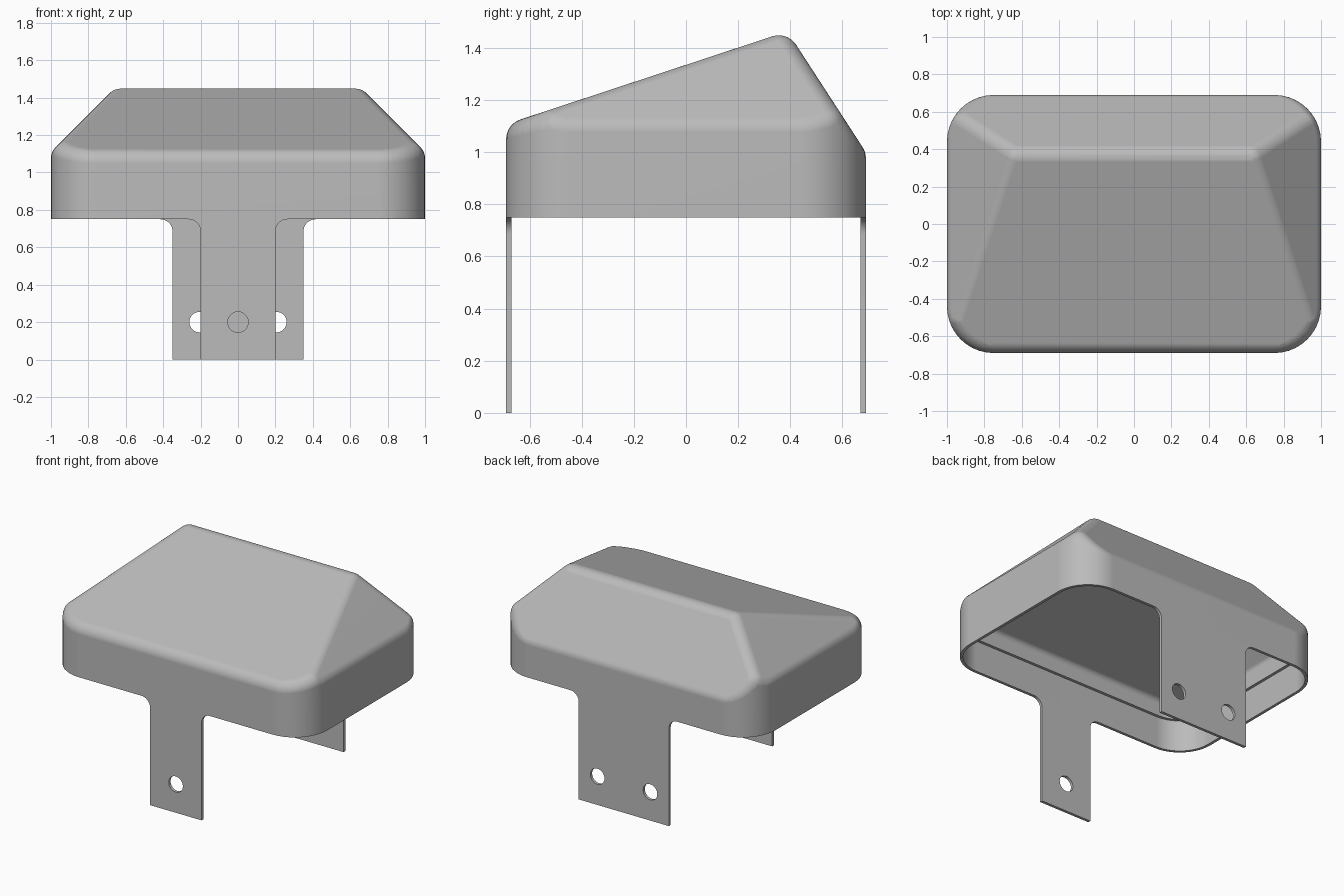
import bpy, bmesh, math
from mathutils import Vector

cube = bpy.data.objects.get("Cube")
if cube:
    bpy.data.objects.remove(cube, do_unlink=True)

HALF_X, HALF_Y, CORNER = 1.0, 0.69, 0.25
RIM, LEDGE, WALL, ROUND = 0.75, 0.97, 0.02, 0.08
STEPS = 10  # segments per quarter turn

metal = bpy.data.materials.new("light grey")
metal.use_nodes = True
GREY = (0.5, 0.5, 0.5, 1)
metal.diffuse_color = GREY
metal.node_tree.nodes["Principled BSDF"].inputs["Base Color"].default_value = GREY


def add_object(name, bm):
    mesh = bpy.data.meshes.new(name)
    bm.to_mesh(mesh)
    bm.free()
    obj = bpy.data.objects.new(name, mesh)
    bpy.context.collection.objects.link(obj)
    obj.data.materials.append(metal)
    return obj


def activate(obj):
    bpy.ops.object.select_all(action='DESELECT')
    obj.select_set(True)
    bpy.context.view_layer.objects.active = obj


def cut(bm, point, normal):
    """Slice off everything on the normal side and cap the opening."""
    geom = bm.verts[:] + bm.edges[:] + bm.faces[:]
    res = bmesh.ops.bisect_plane(bm, geom=geom, dist=1e-5, plane_co=point,
                                 plane_no=normal, clear_outer=True)
    edges = [e for e in res["geom_cut"] if isinstance(e, bmesh.types.BMEdge)]
    bmesh.ops.edgeloop_fill(bm, edges=edges)
    bmesh.ops.recalc_face_normals(bm, faces=bm.faces[:])


def core_points():
    """Corners of the hood shrunk by the rounding radius."""
    bm = bmesh.new()
    rad = CORNER - ROUND
    ring = []
    for q, (sx, sy) in enumerate([(1, 1), (-1, 1), (-1, -1), (1, -1)]):
        for i in range(STEPS + 1):
            a = (q + i / STEPS) * math.pi / 2
            ring.append(bm.verts.new((sx * (HALF_X - CORNER) + rad * math.cos(a),
                                      sy * (HALF_Y - CORNER) + rad * math.sin(a), 0.4)))
    face = bm.faces.new(ring)
    top = bmesh.ops.extrude_face_region(bm, geom=[face])["geom"]
    bmesh.ops.translate(bm, vec=(0, 0, 1.6),
                        verts=[v for v in top if isinstance(v, bmesh.types.BMVert)])
    bmesh.ops.recalc_face_normals(bm, faces=bm.faces[:])
    # Roof planes: front slope, back slope, two sides
    for point, normal in [((0, 0, 1.335), (0, -0.33, 1)),
                          ((0, HALF_Y, 1.0), (0, 1.54, 1)),
                          ((HALF_X, 0, 1.11), (1, 0, 1)),
                          ((-HALF_X, 0, 1.11), (-1, 0, 1))]:
        n = Vector(normal).normalized()
        cut(bm, Vector(point) - n * ROUND, n)
    points = [v.co.copy() for v in bm.verts]
    bm.free()
    return points


def rounded_solid(name, points, radius, bottom, top=None):
    """Hull of balls placed on the core points, trimmed flat."""
    bm = bmesh.new()
    step = math.pi / 2 / STEPS
    for p in points:
        for lat in range(STEPS if p.z > 0.5 else 1):
            for lon in range(4 * STEPS):
                a, b = lon * step, lat * step
                bm.verts.new(p + radius * Vector((math.cos(a) * math.cos(b),
                                                  math.sin(a) * math.cos(b), math.sin(b))))
        bm.verts.new(p + Vector((0, 0, radius if p.z > 0.5 else 0)))
    bmesh.ops.convex_hull(bm, input=bm.verts[:])
    bmesh.ops.delete(bm, geom=[v for v in bm.verts if not v.link_faces], context='VERTS')
    bmesh.ops.dissolve_limit(bm, angle_limit=math.radians(0.5),
                             verts=bm.verts[:], edges=bm.edges[:])
    cut(bm, (0, 0, bottom), (0, 0, -1))
    if top:
        cut(bm, (0, 0, top), (0, 0, 1))
    return add_object(name, bm)


# Hood: rounded shell, hollowed, with a small ledge inside under the roof
core = core_points()
hood = rounded_solid("hood", core, ROUND, RIM)
for cutter in (rounded_solid("lower_hollow", core, ROUND - WALL, RIM - 0.1, LEDGE),
               rounded_solid("upper_hollow", core, ROUND - 2 * WALL, RIM - 0.2)):
    mod = hood.modifiers.new("hollow", 'BOOLEAN')
    mod.operation, mod.solver, mod.object = 'DIFFERENCE', 'EXACT', cutter
    activate(hood)
    bpy.ops.object.modifier_apply(modifier=mod.name)
    bpy.data.objects.remove(cutter, do_unlink=True)
activate(hood)
bpy.ops.object.shade_smooth_by_angle(angle=math.radians(30))
hood.modifiers.new("even_shading", 'WEIGHTED_NORMAL').keep_sharp = True


def arc(cx, cz, radius, start, end, count):
    return [(cx + radius * math.cos(start + (end - start) * i / count),
             cz + radius * math.sin(start + (end - start) * i / count))
            for i in range(count + 1)]


def leg(name, half, holes, y):
    """Flat sheet leg with flared top fillets and round bolt holes."""
    fillet = 0.065
    side = [(half, 0)] + arc(half + fillet, RIM - fillet, fillet, math.pi, math.pi / 2, 8)
    outline = side + [(-x, z) for x, z in reversed(side)]
    curve = bpy.data.curves.new(name, 'CURVE')
    curve.dimensions, curve.fill_mode, curve.extrude = '2D', 'BOTH', WALL / 2
    for loop in [outline] + [arc(x, 0.2, 0.055, 0, math.tau, 32)[:-1] for x in holes]:
        spline = curve.splines.new('POLY')
        spline.points.add(len(loop) - 1)
        for pt, (x, z) in zip(spline.points, loop):
            pt.co = (x, z, 0, 1)
        spline.use_cyclic_u = True
    obj = bpy.data.objects.new(name, curve)
    bpy.context.collection.objects.link(obj)
    obj.location.y = y
    obj.rotation_euler.x = math.pi / 2
    curve.materials.append(metal)
    activate(obj)
    bpy.ops.object.convert(target='MESH')
    bpy.ops.object.shade_smooth_by_angle(angle=math.radians(30))


# Legs: narrow one in front, wide one behind
leg("front_leg", 0.2, [0], -HALF_Y + WALL / 2)
leg("back_leg", 0.35, [-0.205, 0.205], HALF_Y - WALL / 2)
